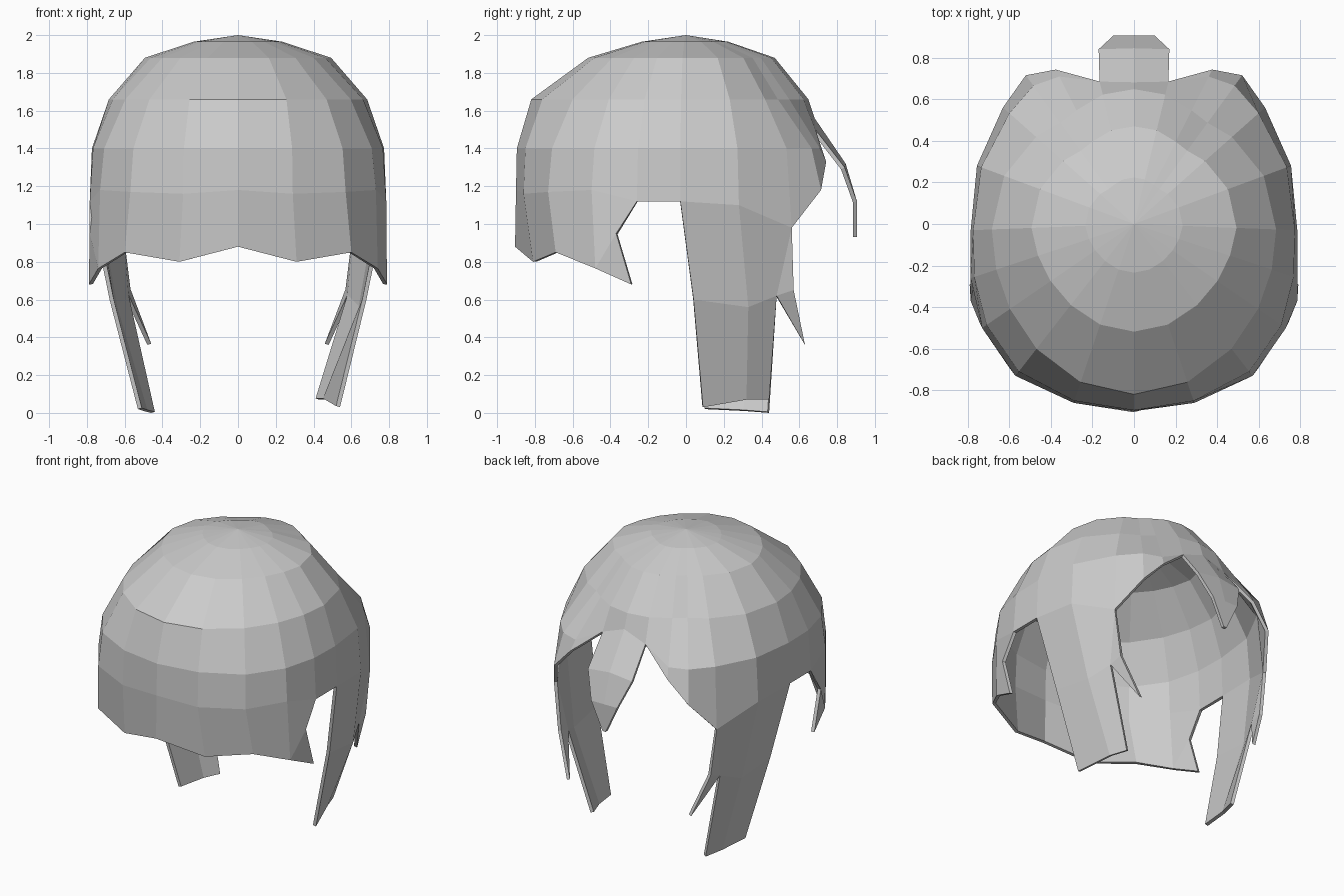
import bpy, bmesh, math

cube = bpy.data.objects.get("Cube")
if cube:
    bpy.data.objects.remove(cube, do_unlink=True)

# Single grey material
grey = bpy.data.materials.new("light_grey")
grey.use_nodes = True
COLOUR = (0.6, 0.6, 0.6, 1)
grey.diffuse_color = COLOUR
grey.node_tree.nodes["Principled BSDF"].inputs["Base Color"].default_value = COLOUR

# Half outline seen from above, front to back: x, y, lowest z of the cap
COLUMNS = [(0, -.90, 1.18), (.29, -.86, 1.16), (.57, -.73, 1.17), (.73, -.50, 1.18),
           (.785, -.26, 1.12), (.785, -.03, 1.12), (.755, .28, 1.10), (.63, .56, .98),
           (.52, .715, 1.18), (.38, .75, 1.33), (.18, .745, 1.50), (0, .745, 1.56)]
# Dome profile: z, fraction of the outline reached at the back and sides, and at the front
DOME = [(2.0, 0, 0), (1.965, .30, .26), (1.88, .63, .575), (1.66, .87, .91),
        (1.40, .985, .995), (1.18, 1, 1), (.9, 1, 1)]


def spread(z, front):
    for (z1, s1, f1), (z2, s2, f2) in zip(DOME, DOME[1:]):
        if z >= z2:
            a, b = s1 + (f1 - s1) * front, s2 + (f2 - s2) * front
            return a + (b - a) * (z1 - z) / (z1 - z2)
    return 1


def column(x, y, low):
    """Points down one column; the boxy outline turns rounder towards the crown."""
    front = max(0, -y / .9)
    corner = math.hypot(x / .785, y / (.745 if y > 0 else .9))
    points = []
    for z in [1.965, 1.88, 1.66, max(1.40, low), low]:
        roundness = min(1, max(0, (z - 1.33) / .3)) * (1.6 if y > 0 else 1.1)
        f = spread(z, front) / corner ** roundness
        points.append((x * f, y * f, z))
    return points


GRID = [column(*c) for c in COLUMNS]
HEM = [col[-1] for col in GRID]
TOP = (0, 0, 2.0)

# Fringe hem with a pointed corner at the temple
FRINGE = [(0, -.905, .88), (.31, -.81, .80), (.60, -.69, .85), (.74, -.48, .765)]
TEMPLE, TEMPLE_TIP = (.785, -.37, .95), (.79, -.29, .68)

# Side lock: middle row, rear spike and the two slightly different ends
LOCK_MID = [(.68, .04, .60), (.66, .33, .56), (.60, .48, .62)]
LOCK_REAR, LOCK_SPIKE = (.59, .57, .65), (.48, .63, .36)
LOCK_END = {1: [(.54, .09, .03), (.47, .32, .07), (.43, .44, .07)],
            -1: [(.53, .10, .02), (.50, .31, .01), (.46, .44, .0)]}

# Back tail: edge and centre points
TAIL = [(HEM[10], HEM[11]), ((.17, .84, 1.30), (0, .845, 1.32)),
        ((.10, .905, 1.12), (0, .905, 1.12)), ((.012, .905, .93), (0, .905, .93))]

bm = bmesh.new()


def face(points, side):
    unique = list(dict.fromkeys(points))
    if len(unique) < 3:
        return
    verts = [bm.verts.new((x * side, y, z)) for x, y, z in unique]
    bm.faces.new(verts if side > 0 else verts[::-1])


def strip(upper, lower, side):
    for i in range(len(upper) - 1):
        face([upper[i], lower[i], lower[i + 1], upper[i + 1]], side)


for side in (1, -1):
    # Cap
    for a, b in zip(GRID, GRID[1:]):
        face([TOP, a[0], b[0]], side)
        for k in range(4):
            face([a[k], a[k + 1], b[k + 1], b[k]], side)
    # Fringe
    strip(HEM[:5], FRINGE + [TEMPLE], side)
    face([FRINGE[3], TEMPLE_TIP, TEMPLE], side)
    # Side lock
    strip(HEM[5:8], LOCK_MID, side)
    strip(LOCK_MID, LOCK_END[side], side)
    face([HEM[7], LOCK_MID[2], LOCK_REAR], side)
    face([LOCK_MID[2], LOCK_SPIKE, LOCK_REAR], side)
    # Back tail
    for (e1, c1), (e2, c2) in zip(TAIL, TAIL[1:]):
        face([e1, e2, c2, c1], side)

bmesh.ops.remove_doubles(bm, verts=bm.verts, dist=.001)
mesh = bpy.data.meshes.new("hair_shell")
bm.to_mesh(mesh)
bm.free()
mesh.materials.append(grey)
hair = bpy.data.objects.new("hair_shell", mesh)
bpy.context.collection.objects.link(hair)

# Thin inward wall
wall = hair.modifiers.new("wall", "SOLIDIFY")
wall.thickness = .022
wall.offset = -1
